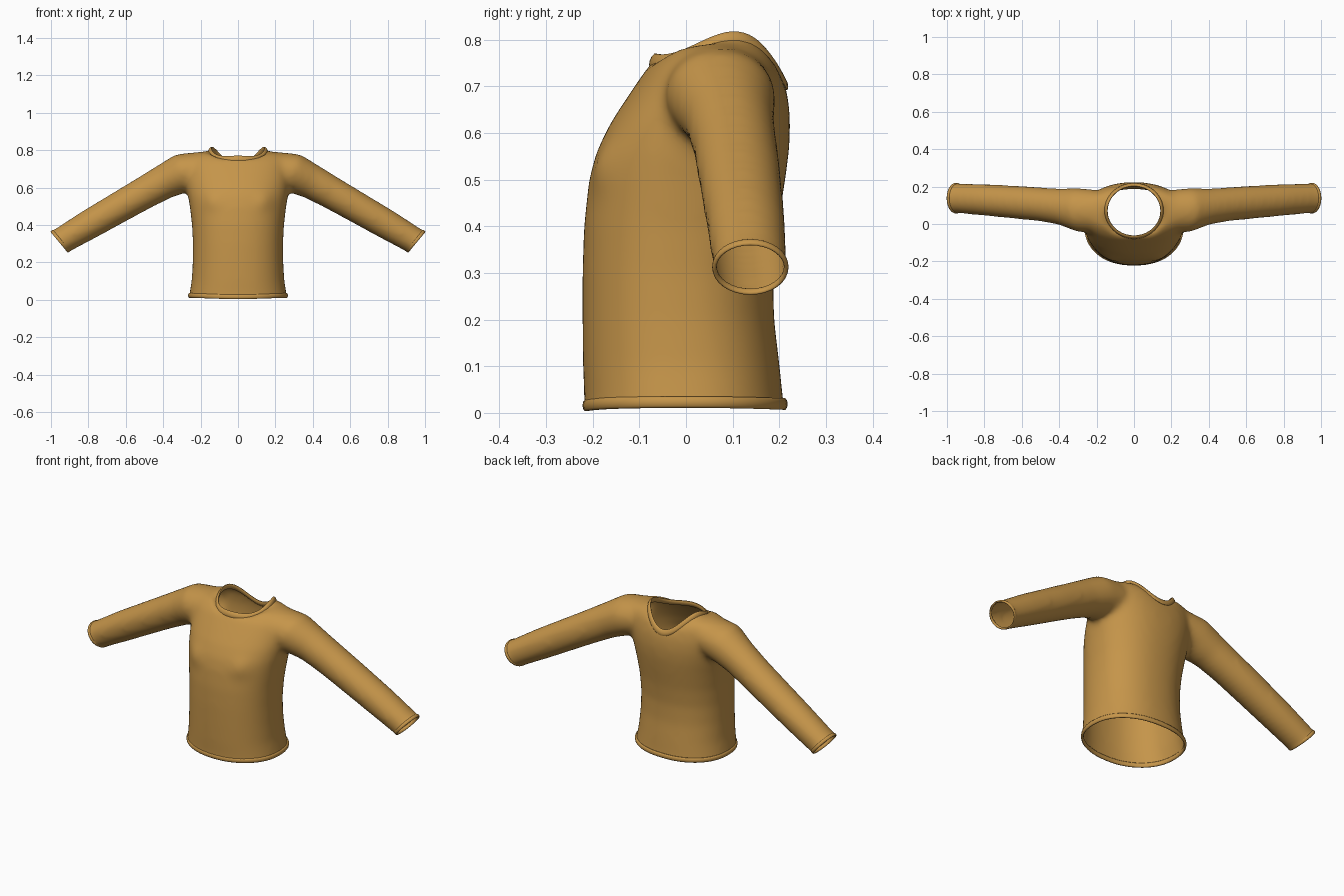
import bpy, bmesh, math
from mathutils import Vector

if "Cube" in bpy.data.objects:
    bpy.data.objects.remove(bpy.data.objects["Cube"])

mat = bpy.data.materials.new("ochre_cloth")
mat.diffuse_color = (0.56, 0.30, 0.068, 1)
mat.use_nodes = True
mat.node_tree.nodes["Principled BSDF"].inputs["Base Color"].default_value = mat.diffuse_color


def finish(bm, name):
    me = bpy.data.meshes.new(name)
    bm.to_mesh(me)
    bm.free()
    me.materials.append(mat)
    ob = bpy.data.objects.new(name, me)
    bpy.context.collection.objects.link(ob)
    bpy.ops.object.select_all(action='DESELECT')
    bpy.context.view_layer.objects.active = ob
    ob.select_set(True)
    bpy.ops.object.shade_smooth_by_angle(angle=math.radians(60))
    return ob


def bridge(bm, a, b):
    n = len(a)
    for i in range(n):
        bm.faces.new((a[i], a[(i + 1) % n], b[(i + 1) % n], b[i]))


def loft(bm, rings):
    """Closed solid through a list of point rings."""
    rows = [[bm.verts.new(p) for p in r] for r in rings]
    for a, b in zip(rows, rows[1:]):
        bridge(bm, a, b)
    bm.faces.new(rows[0])
    bm.faces.new(rows[-1])


def angles(n):
    return [2 * math.pi * i / n for i in range(n)]


def spow(v, e):
    return math.copysign(abs(v) ** e, v)


def torso_ring(z, hw, front, back, n=64):
    cy, hd, e = (front + back) / 2, (back - front) / 2, 2 / 2.25
    return [Vector((hw * spow(math.cos(t), e), cy + hd * spow(math.sin(t), e), z))
            for t in angles(n)]


# Body blank: torso sections (height, half width, front, back)
TORSO = [(-.05, .27, -.22, .22), (.03, .26, -.218, .208), (.1, .248, -.221, .201),
         (.2, .242, -.222, .189), (.3, .241, -.222, .187), (.4, .246, -.219, .197),
         (.5, .258, -.208, .213), (.56, .268, -.192, .221), (.62, .276, -.163, .224),
         (.68, .28, -.124, .219), (.74, .28, -.083, .203), (.775, .26, -.045, .182),
         (.792, .2, -.01, .155)]
# Sleeve sections (x, y, z, radius across, radius in y)
SLEEVE = [(.14, .07, .69, .09, .10), (.22, .07, .69, .10, .115), (.30, .075, .677, .106, .118),
          (.40, .093, .628, .093, .097), (.50, .105, .572, .088, .091), (.60, .114, .515, .085, .09),
          (.80, .129, .40, .080, .085), (.95, .138, .312, .072, .080), (1.02, .14, .27, .071, .080)]

bm = bmesh.new()
loft(bm, [torso_ring(*s) for s in TORSO])
for side in (-1, 1):
    rings = []
    for i, (x, y, z, ra, ry) in enumerate(SLEEVE):
        p, q = SLEEVE[max(i - 1, 0)], SLEEVE[min(i + 1, len(SLEEVE) - 1)]
        d = Vector((q[0] - p[0], 0, q[2] - p[2])).normalized()
        up = Vector((-d.z, 0, d.x))
        ring = [Vector((x, y, z)) + up * ra * math.sin(t) + Vector((0, ry * math.cos(t), 0))
                for t in angles(32)]
        rings.append([Vector((side * v.x, v.y, v.z)) for v in ring])
    loft(bm, rings)
bmesh.ops.recalc_face_normals(bm, faces=bm.faces[:])
body = finish(bm, "shirt_body")
mod = body.modifiers.new("Fuse", 'REMESH')
mod.mode = 'VOXEL'
mod.voxel_size = 0.013
bpy.ops.object.modifier_apply(modifier=mod.name)

# Neckline shape
NX, NY, NC = .150, .140, .07


def neck_point(t):
    s = math.sin(t)
    return Vector((NX * math.cos(t), NC + NY * s, .797 + .044 * s - .066 * s**2 - .068 * s**3))


# Open the hem, cuffs and neck
CUFF = Vector((.95, .138, .313))
CUFF_DIR = Vector((.77, 0, -.64)).normalized()
bm = bmesh.new()
bm.from_mesh(body.data)


def trim(co, no):
    bmesh.ops.bisect_plane(bm, geom=bm.verts[:] + bm.edges[:] + bm.faces[:],
                           plane_co=co, plane_no=no, clear_outer=True)


trim((0, 0, .02), (0, 0, -1))
for side in (-1, 1):
    trim((side * CUFF.x, CUFF.y, CUFF.z), (side * CUFF_DIR.x, 0, CUFF_DIR.z))


def in_neck(c):
    return c.z > .6 and (c.x / NX)**2 + ((c.y - NC) / NY)**2 < 1


bmesh.ops.delete(bm, geom=[f for f in bm.faces if in_neck(f.calc_center_median())], context='FACES')
for v in bm.verts:
    if v.is_boundary and v.co.z > .6:
        v.co = neck_point(math.atan2((v.co.y - NC) / NY, v.co.x / NX))
inner = [v for v in bm.verts if not v.is_boundary]
for _ in range(9):
    bmesh.ops.smooth_vert(bm, verts=inner, factor=.5, use_axis_x=True, use_axis_y=True, use_axis_z=True)
# Gentle chest fullness
for v in inner:
    if v.co.y < -.05:
        r2 = (abs(v.co.x) - .14)**2 + (v.co.z - .53)**2
        v.co.y -= .010 * math.exp(-r2 / .0025)
for f in bm.faces:
    f.smooth = True
    f.material_index = 0
bm.to_mesh(body.data)
bm.free()


def band(name, frames, section):
    """Rolled edge: sweep a closed (outward, along) section round a loop of frames."""
    bm = bmesh.new()
    rows = [[bm.verts.new(p + o * a + d * b) for a, b in section] for p, o, d in frames]
    for i, row in enumerate(rows):
        bridge(bm, row, rows[(i + 1) % len(rows)])
    bmesh.ops.recalc_face_normals(bm, faces=bm.faces[:])
    return finish(bm, name)


def oval(w, h, n=10):
    return [(w * math.cos(t), h * math.sin(t)) for t in angles(n)]


# Hem band with a slight wave
hem = []
for p, t in zip(torso_ring(.021, .26, -.215, .211), angles(64)):
    p.z += .002 * math.cos(2 * t) - .003 * max(0, -math.sin(t))**8
    hem.append((p, Vector((p.x, p.y, 0)).normalized(), Vector((0, 0, 1))))
band("hem_band", hem, oval(.007, .013))

# Collar band, leaning inward to its top edge
collar = []
for t in angles(64):
    out = Vector((math.cos(t), math.sin(t), 0))
    collar.append((neck_point(t), out, Vector((0, 0, 1)) - out * .3))
band("collar_band", collar, oval(.008, .016))

# Cuff bands
for side, name in ((-1, "left_cuff"), (1, "right_cuff")):
    d = Vector((side * CUFF_DIR.x, 0, CUFF_DIR.z))
    up = Vector((-side * CUFF_DIR.z, 0, abs(CUFF_DIR.x)))
    c = Vector((side * CUFF.x, CUFF.y, CUFF.z))
    cuff = []
    for t in angles(32):
        o = up * math.sin(t) + Vector((0, math.cos(t), 0))
        p = c + up * .069 * math.sin(t) + Vector((0, .077 * math.cos(t), 0))
        cuff.append((p, o, d))
    band(name, cuff, oval(.005, .009))
